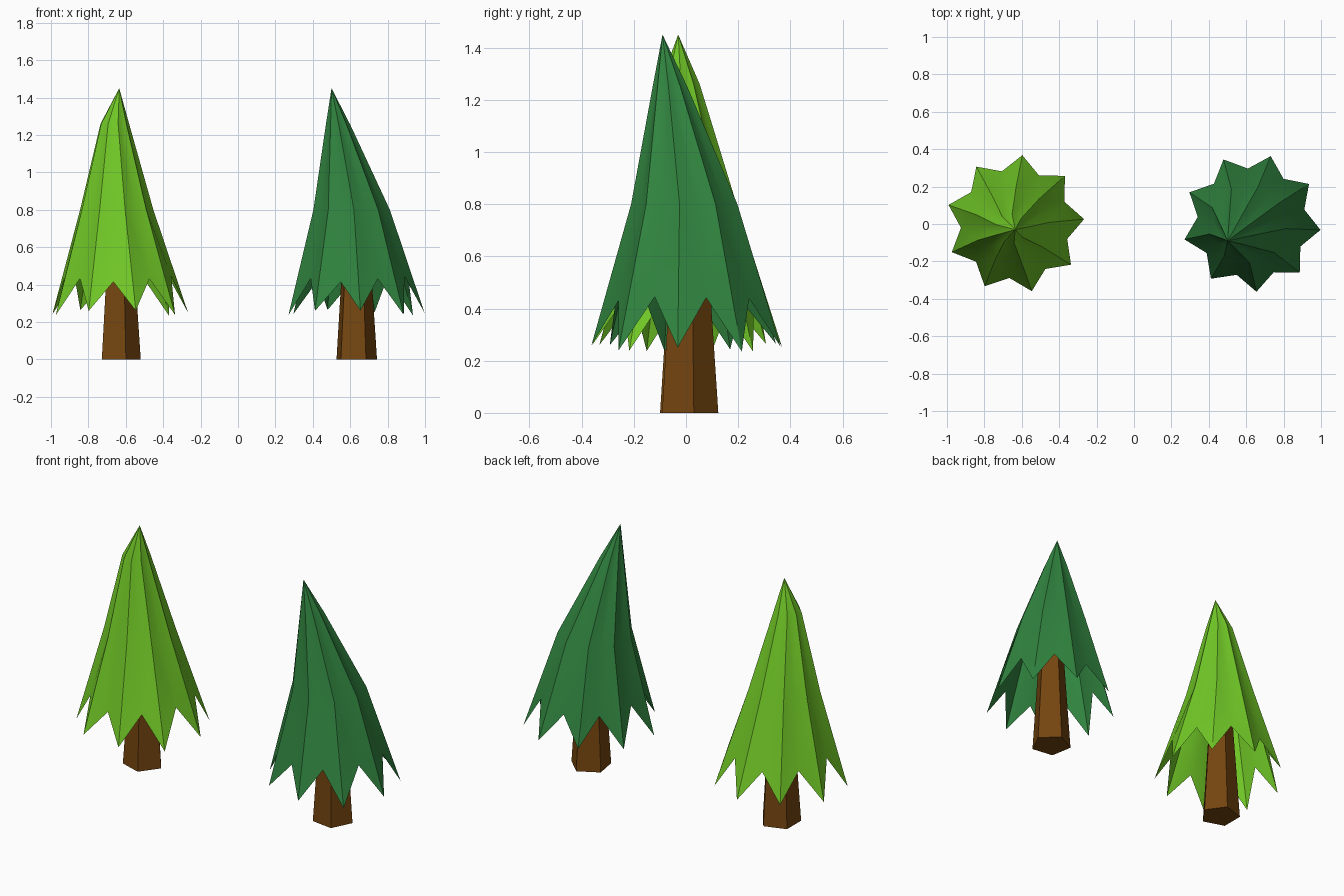
import bpy, bmesh, math

if "Cube" in bpy.data.objects:
    bpy.data.objects.remove(bpy.data.objects["Cube"])

TIPS = 9


def material(name, rgb):
    m = bpy.data.materials.new(name)
    m.diffuse_color = (*rgb, 1)
    m.use_nodes = True
    m.node_tree.nodes["Principled BSDF"].inputs["Base Color"].default_value = m.diffuse_color
    return m


def make_object(name, bm, mat):
    bmesh.ops.recalc_face_normals(bm, faces=bm.faces)
    me = bpy.data.meshes.new(name)
    bm.to_mesh(me)
    bm.free()
    me.materials.append(mat)
    ob = bpy.data.objects.new(name, me)
    bpy.context.collection.objects.link(ob)
    return ob


def trunk(name, cx, cy, turn, mat):
    # tapered five-sided post that runs up inside the crown
    bm = bmesh.new()
    rings = []
    for r, z in ((0.115, 0), (0.065, 0.75)):
        rings.append([bm.verts.new((cx + r * math.cos(math.radians(turn + 72 * i)),
                                    cy + r * math.sin(math.radians(turn + 72 * i)), z))
                      for i in range(5)])
    for i in range(5):
        j = (i + 1) % 5
        bm.faces.new((rings[0][i], rings[0][j], rings[1][j], rings[1][i]))
    bm.faces.new(rings[0][::-1])
    bm.faces.new(rings[1])
    make_object(name, bm, mat)


def crown(name, turn, rings, apex, mat):
    # hollow pleated cone with a jagged rim and a leaning top
    # each ring: centre x, centre y, ridge radius, valley radius, ridge z, valley z
    bm = bmesh.new()
    n = TIPS * 2
    loops = []
    for k, (cx, cy, r0, r1, z0, z1) in enumerate(rings):
        loop = []
        for i in range(n):
            a = math.radians(turn + 180 / TIPS * i)
            r, z = (r1, z1) if i % 2 else (r0, z0)
            z += 0.015 * math.sin(i * 2.3) if k == 0 else 0
            loop.append(bm.verts.new((cx + r * math.cos(a), cy + r * math.sin(a), z)))
        loops.append(loop)
    top = bm.verts.new(apex)
    for i in range(n):
        j = (i + 1) % n
        for lo, hi in zip(loops, loops[1:]):
            ridge_first = i % 2 == 0
            if ridge_first:
                bm.faces.new((lo[i], lo[j], hi[i]))
                bm.faces.new((lo[j], hi[j], hi[i]))
            else:
                bm.faces.new((lo[i], lo[j], hi[j]))
                bm.faces.new((lo[i], hi[j], hi[i]))
        bm.faces.new((loops[-1][i], loops[-1][j], top))
    ob = make_object(name, bm, mat)
    bpy.ops.object.select_all(action='DESELECT')
    ob.select_set(True)
    bpy.context.view_layer.objects.active = ob
    bpy.ops.object.shade_smooth_by_angle(angle=math.radians(30))


bark = material("brown bark", (0.175, 0.06, 0.005))
light = material("light green", (0.165, 0.58, 0.02))
dark = material("dark green", (0.03, 0.23, 0.05))

# left tree
trunk("left_trunk", -0.635, 0.01, 0, bark)
crown("left_crown", 4,
      [(-0.636, 0.0, 0.37, 0.29, 0.25, 0.43),
       (-0.652, -0.005, 0.20, 0.175, 0.8, 0.8),
       (-0.66, -0.025, 0.078, 0.068, 1.26, 1.26)],
      (-0.635, -0.03, 1.45), light)

# right tree
trunk("right_trunk", 0.63, 0.01, 10, bark)
crown("right_crown", -6,
      [(0.629, 0.007, 0.37, 0.29, 0.25, 0.43),
       (0.605, -0.003, 0.208, 0.185, 0.8, 0.8),
       (0.535, -0.06, 0.068, 0.058, 1.25, 1.25)],
      (0.5, -0.09, 1.45), dark)
